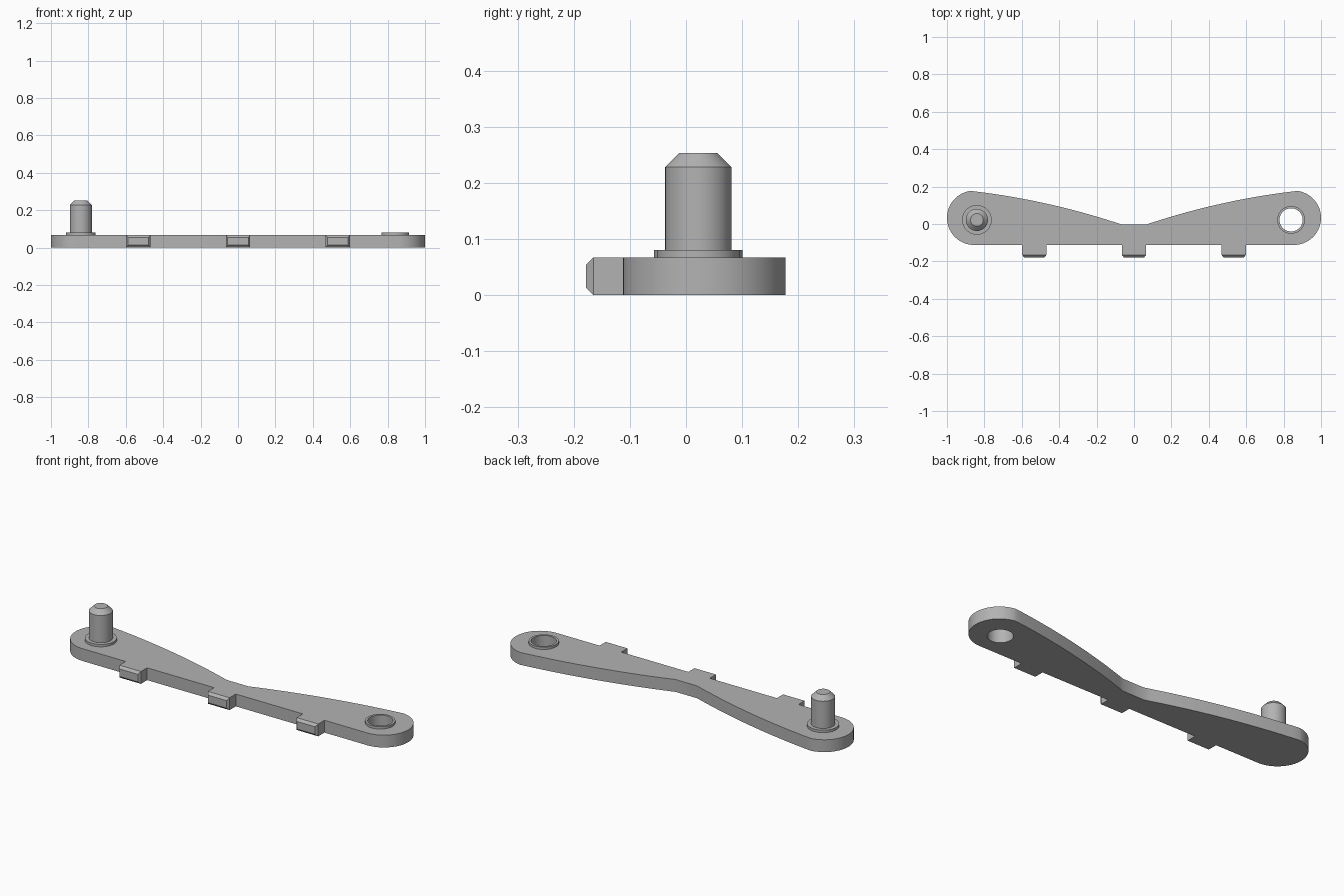
import bpy
import bmesh
from math import sin, cos, pi, radians
from mathutils import Vector

cube = bpy.data.objects.get("Cube")
if cube:
    bpy.data.objects.remove(cube, do_unlink=True)

THICK = 0.067
PIVOT_X, PIVOT_Y = 0.84, 0.022

grey = bpy.data.materials.new("plain_grey")
grey.use_nodes = True
GREY = (0.45, 0.45, 0.45, 1)
grey.diffuse_color = GREY
grey.node_tree.nodes["Principled BSDF"].inputs["Base Color"].default_value = GREY


def finish(bm, name):
    bmesh.ops.recalc_face_normals(bm, faces=bm.faces)
    mesh = bpy.data.meshes.new(name)
    bm.to_mesh(mesh)
    bm.free()
    mesh.materials.append(grey)
    obj = bpy.data.objects.new(name, mesh)
    bpy.context.collection.objects.link(obj)
    return obj


def smooth(obj):
    bpy.ops.object.select_all(action='DESELECT')
    obj.select_set(True)
    bpy.context.view_layer.objects.active = obj
    bpy.ops.object.shade_smooth_by_angle(angle=radians(30))


def lathe(name, profile, x, closed=False, steps=64):
    """Spin a (radius, height) profile around a vertical axis at x."""
    bm = bmesh.new()
    rings = [[bm.verts.new((x + r * cos(2 * pi * i / steps),
                            PIVOT_Y + r * sin(2 * pi * i / steps), z))
              for i in range(steps)] for r, z in profile]
    pairs = list(zip(rings, rings[1:]))
    if closed:
        pairs.append((rings[-1], rings[0]))
    else:
        bm.faces.new(rings[0])
        bm.faces.new(rings[-1])
    for a, b in pairs:
        for i in range(steps):
            j = (i + 1) % steps
            bm.faces.new((a[i], a[j], b[j], b[i]))
    return finish(bm, name)


# Half outline: rounded end, then a gently bowed edge down to the waist
R, CX, CY = 0.145, 0.855, 0.033
half = [(CX + R * cos(a), CY + R * sin(a))
        for a in [radians(-90 + 173 * i / 40) for i in range(41)]]
start, waist = Vector(half[-1]), Vector((0.065, -0.003))
bow = (start + waist) / 2 + Vector((-0.01, 0.042))
for i in range(1, 25):
    t = i / 24
    half.append(tuple(start * (1 - t) ** 2 + bow * 2 * t * (1 - t) + waist * t * t))
outline = half + [(-x, y) for x, y in reversed(half)]

# Arm plate
bm = bmesh.new()
base = bm.faces.new([bm.verts.new((x, y, 0)) for x, y in outline])
top = bmesh.ops.extrude_face_region(bm, geom=[base], use_keep_orig=True)
bmesh.ops.translate(bm, vec=(0, 0, THICK),
                    verts=[v for v in top["geom"] if isinstance(v, bmesh.types.BMVert)])
arm = finish(bm, "arm_plate")

# Through hole in the left end
cutter = lathe("hole_cutter", [(0.062, -0.1), (0.062, 0.2)], PIVOT_X)
cutter.hide_render = True
cut = arm.modifiers.new("hole", 'BOOLEAN')
cut.object = cutter
cut.solver = 'EXACT'
bpy.context.view_layer.objects.active = arm
bpy.ops.object.modifier_apply(modifier="hole")
bpy.data.objects.remove(cutter, do_unlink=True)
smooth(arm)

# Raised rim around the hole
smooth(lathe("hole_rim", [(0.062, THICK), (0.074, THICK), (0.074, 0.08), (0.062, 0.08)],
             PIVOT_X, closed=True))

# Pin with a collar and a chamfered tip
smooth(lathe("pin", [(0.079, 0.06), (0.079, 0.08), (0.059, 0.08),
                     (0.059, 0.228), (0.034, 0.253)], -PIVOT_X))

# Three front tabs with chamfered noses
for name, x in (("right_tab", -0.533), ("middle_tab", 0), ("left_tab", 0.533)):
    bm = bmesh.new()
    loops = []
    for y, inset_x, inset_z in ((-0.112, 0, 0), (-0.165, 0, 0), (-0.178, 0.01, 0.013)):
        w, lo, hi = 0.065 - inset_x, inset_z, THICK - inset_z
        loops.append([bm.verts.new((x + sx * w, y, z))
                      for sx, z in ((-1, lo), (1, lo), (1, hi), (-1, hi))])
    for a, b in zip(loops, loops[1:]):
        for i in range(4):
            j = (i + 1) % 4
            bm.faces.new((a[i], a[j], b[j], b[i]))
    bm.faces.new(loops[0])
    bm.faces.new(loops[-1])
    finish(bm, name)
